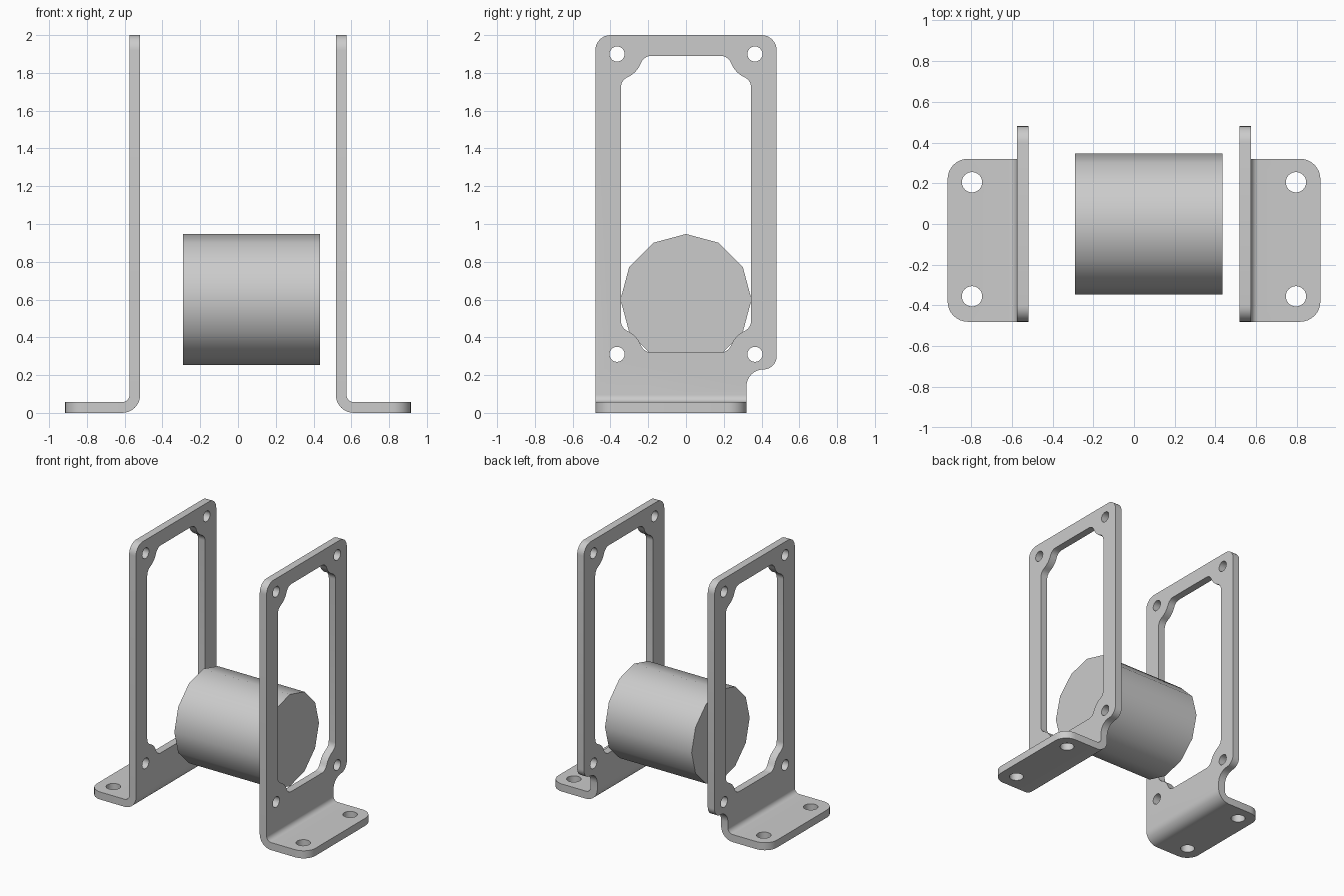
import bpy, bmesh
from math import pi, sin, cos, radians

cube = bpy.data.objects.get("Cube")
if cube:
    bpy.data.objects.remove(cube)

grey = bpy.data.materials.new("light_grey")
grey.use_nodes = True
grey.diffuse_color = (0.6, 0.6, 0.6, 1)
grey.node_tree.nodes["Principled BSDF"].inputs["Base Color"].default_value = (0.6, 0.6, 0.6, 1)

# Sheet metal dimensions
THICK, BEND_R, INNER_X = 0.057, 0.095, 0.518
BEND_X = INNER_X + BEND_R
BEND_LEN = (BEND_R - THICK / 2) * pi / 2
FOOT_X, FRONT, BACK, STEP, TOP = 0.915, -0.48, 0.48, 0.32, 2.0
HOLE_Y, HOLE_TOP, MIDDLE = 0.365, 1.90, 1.105


def arc(y, z, r, start, end, n=8):
    angles = [radians(start + (end - start) * i / n) for i in range(n + 1)]
    return [(y + r * cos(a), z + r * sin(a)) for a in angles]


def circle(y, z, r):
    return arc(y, z, r, 0, 360, 24)[:-1]


def flat(x):
    """Height in the unfolded sheet of a point on the foot."""
    return BEND_R - BEND_LEN - (x - BEND_X)


def sheet_loops():
    # Outer outline, counterclockwise, with the foot unfolded downwards
    foot_end = flat(FOOT_X)
    outline = (arc(FRONT + 0.1, foot_end + 0.1, 0.1, 180, 270)
               + arc(STEP - 0.1, foot_end + 0.1, 0.1, 270, 360)
               + arc(STEP + 0.09, 0.14, 0.09, 180, 90)
               + arc(BACK - 0.07, 0.30, 0.07, 270, 360)
               + arc(BACK - 0.08, TOP - 0.08, 0.08, 0, 90)
               + arc(FRONT + 0.08, TOP - 0.08, 0.08, 90, 180))
    # Window, its corners curving around the screw holes
    corner = (arc(0.285, 1.722, 0.06, 0, 66, 6)
              + arc(HOLE_Y, HOLE_TOP, 0.135, 246, 201, 6)[1:-1]
              + arc(0.183, 1.83, 0.06, 21, 90, 6))
    upper = corner + [(-y, z) for y, z in reversed(corner)]
    window = upper + [(y, 2 * MIDDLE - z) for y, z in reversed(upper)]
    # Screw holes in the plate and the foot
    holes = [circle(s * HOLE_Y, z, 0.04) for s in (-1, 1)
             for z in (HOLE_TOP, 2 * MIDDLE - HOLE_TOP)]
    holes += [circle(y, flat(0.795), 0.05) for y in (-0.355, 0.205)]
    return [outline, window] + holes


def fold(t, y, z):
    """Fold the unfolded sheet into an upright plate with a foot."""
    s, r = z - BEND_R, BEND_R - t
    if s >= 0:
        return INNER_X + t, y, z
    if s <= -BEND_LEN:
        return BEND_X - s - BEND_LEN, y, t
    a = -s / BEND_LEN * pi / 2
    return BEND_X - r * cos(a), y, BEND_R - r * sin(a)


def make_bracket(name, side):
    bm = bmesh.new()
    for loop in sheet_loops():
        verts = [bm.verts.new((0, y, z)) for y, z in loop]
        for i, v in enumerate(verts):
            bm.edges.new((verts[i - 1], v))
    bmesh.ops.triangle_fill(bm, use_beauty=True, edges=bm.edges[:], normal=(1, 0, 0))
    # Cut lines across the bend
    for i in range(9):
        bmesh.ops.bisect_plane(bm, geom=bm.verts[:] + bm.edges[:] + bm.faces[:],
                               plane_co=(0, 0, BEND_R - BEND_LEN * i / 8),
                               plane_no=(0, 0, 1), dist=1e-5)
    # Thicken, then fold
    extruded = bmesh.ops.extrude_face_region(bm, geom=bm.faces[:], use_keep_orig=True)
    for v in extruded["geom"]:
        if isinstance(v, bmesh.types.BMVert):
            v.co.x += THICK
    for v in bm.verts:
        x, y, z = fold(*v.co)
        v.co = (side * x, y, z)
    bmesh.ops.recalc_face_normals(bm, faces=bm.faces[:])
    mesh = bpy.data.meshes.new(name)
    bm.to_mesh(mesh)
    bm.free()
    obj = bpy.data.objects.new(name, mesh)
    bpy.context.collection.objects.link(obj)
    return obj


def finish(obj, angle):
    obj.data.materials.append(grey)
    bpy.ops.object.select_all(action="DESELECT")
    obj.select_set(True)
    bpy.context.view_layer.objects.active = obj
    bpy.ops.object.shade_smooth_by_angle(angle=radians(angle))


# Brackets
finish(make_bracket("left_bracket", 1), 30)
finish(make_bracket("right_bracket", -1), 30)

# Twelve-sided drum lying between the brackets
bpy.ops.mesh.primitive_cylinder_add(vertices=12, radius=0.347, depth=0.725,
                                    location=(0.0725, 0, 0.6), rotation=(0, pi / 2, 0))
drum = bpy.context.object
drum.name = "drum"
finish(drum, 40)
